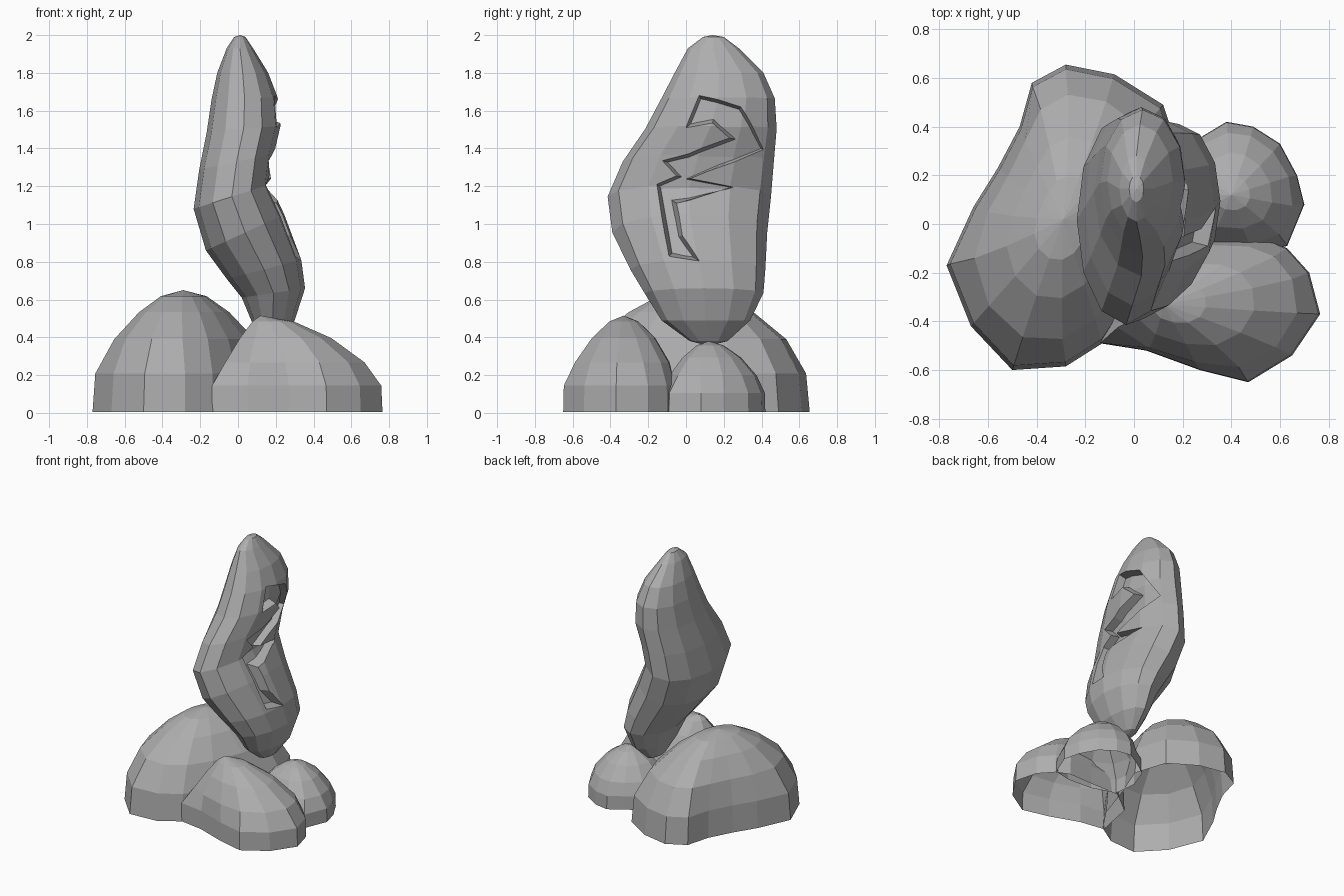
import bpy, bmesh, math
from mathutils import Vector

if "Cube" in bpy.data.objects:
    bpy.data.objects.remove(bpy.data.objects["Cube"])

GREY = bpy.data.materials.new("grey_stone")
GREY.diffuse_color = (.42, .42, .42, 1)
GREY.use_nodes = True
GREY.node_tree.nodes["Principled BSDF"].inputs["Base Color"].default_value = GREY.diffuse_color


def make_object(name, bm):
    bmesh.ops.recalc_face_normals(bm, faces=bm.faces)
    mesh = bpy.data.meshes.new(name)
    bm.to_mesh(mesh)
    bm.free()
    mesh.materials.append(GREY)
    ob = bpy.data.objects.new(name, mesh)
    bpy.context.collection.objects.link(ob)
    return ob


def loft(name, rings, top=None, bottom=None, caps=False):
    bm = bmesh.new()
    loops = [[bm.verts.new(p) for p in r] for r in rings]
    n = len(loops[0])
    for a, b in zip(loops, loops[1:]):
        for i in range(n):
            j = (i + 1) % n
            bm.faces.new((a[i], a[j], b[j], b[i]))
    for loop, tip in ((loops[-1], top), (loops[0], bottom)):
        if tip:
            v = bm.verts.new(tip)
            for i in range(n):
                bm.faces.new((loop[i], loop[(i + 1) % n], v))
        elif caps:
            ngon = bm.faces.new(loop)
            bmesh.ops.triangulate(bm, faces=[ngon])
    return make_object(name, bm)


def boolean(ob, cutter):
    mod = ob.modifiers.new("cut", 'BOOLEAN')
    mod.operation, mod.object, mod.solver = 'DIFFERENCE', cutter, 'EXACT'
    bpy.context.view_layer.objects.active = ob
    bpy.ops.object.modifier_apply(modifier=mod.name)
    bpy.data.objects.remove(cutter)


# Standing stone sections: left x, left z, right x, right z, front y, back y
SECTIONS = [
    (.12, .38, .22, .38, .02, .22), (.07, .49, .30, .49, -.13, .34),
    (.02, .61, .355, .66, -.22, .41), (-.06, .71, .335, .81, -.295, .42),
    (-.17, .86, .245, 1.05, -.39, .43), (-.235, 1.08, .17, 1.21, -.415, .45),
    (-.205, 1.29, .19, 1.37, -.335, .465), (-.165, 1.49, .225, 1.52, -.215, .48),
    (-.14, 1.66, .21, 1.67, -.13, .47), (-.11, 1.80, .16, 1.80, -.06, .41),
    (-.06, 1.93, .08, 1.93, .01, .28), (-.02, 1.99, .04, 1.99, .09, .20)]


def stone(name, inset=0.0):
    rings = []
    for lx, lz, rx, rz, y0, y1 in SECTIONS:
        k = 1 - inset / ((rx - lx) / 2) if rx - lx > 3 * inset else .3
        ring = []
        for i in range(12):
            a = math.tau * i / 12
            t = .5 + math.cos(a) * k / 2
            y = (y0 + y1) / 2 + math.sin(a) * ((y1 - y0) / 2 - inset * .5)
            ring.append((lx + (rx - lx) * t, y, lz + (rz - lz) * t))
        rings.append(ring)
    return loft(name, rings, (.01, .14, 2 - inset), (.17, .12, .355 + inset / 2))


standing_stone = stone("standing_stone")

# Zigzag groove with sloping walls sunk into the right side (y, z outline)
GROOVE = [(.07, 1.68), (.29, 1.62), (.41, 1.395), (.02, 1.24), (.25, 1.195),
          (-.05, 1.11), (-.02, .94), (.07, .805), (-.09, .83), (-.155, 1.21),
          (-.05, 1.255), (-.125, 1.335), (.01, 1.37), (.23, 1.455),
          (.14, 1.535), (0, 1.51)]


def offset(points, d):
    """Mitred inward offset of a clockwise outline."""
    out = []
    for i, p in enumerate(points):
        p = Vector(p)
        e1 = (p - Vector(points[i - 1])).normalized()
        e2 = (Vector(points[(i + 1) % len(points)]) - p).normalized()
        n1, n2 = Vector((e1.y, -e1.x)), Vector((e2.y, -e2.x))
        out.append(p + (n1 + n2) * d / max(.45, 1 + n1.dot(n2)))
    return out


surface = [standing_stone.ray_cast(Vector((2, y, z)), Vector((-1, 0, 0)))[1].x
           for y, z in GROOVE]
rings = [[(x + dx, q.x, q.y) for x, q in zip(surface, offset(GROOVE, d))]
         for dx, d in ((-.11, .032), (.03, -.009))]
rings.append([(.6, y, z) for _, y, z in rings[-1]])
groove = loft("groove_cutter", rings, caps=True)
boolean(groove, stone("stone_core", .06))
boolean(standing_stone, groove)


# Base boulders: open-bottomed domes that get rounder towards the apex
def boulder(name, outline, apex, profile):
    ax, ay, h = apex
    flat = [Vector((x - ax, y - ay)) for x, y in outline]
    rings = []
    for z, s in profile:
        rings.append([(ax + p.x * s, ay + p.y * s, max(.005, z * h)) for p in flat])
        if z > .2:
            flat = [p * .6 + (flat[i - 1] + flat[(i + 1) % len(flat)]) * .21
                    for i, p in enumerate(flat)]
    return loft(name, rings, apex)


ROUND = [(0, 1), (.32, .97), (.6, .82), (.82, .55), (.95, .29)]
SLOPED = [(0, 1), (.28, .99), (.52, .88), (.77, .61), (.94, .29)]

boulder("left_boulder",
        [(-.77, -.17), (-.67, -.42), (-.5, -.6), (-.28, -.585), (-.13, -.49),
         (0, -.3), (.1, 0), (.2, .25), (.12, .49), (-.08, .615), (-.28, .655),
         (-.42, .58), (-.47, .4), (-.56, .23), (-.66, .07)],
        (-.29, .02, .65), ROUND)
boulder("front_right_boulder",
        [(-.14, -.49), (.05, -.52), (.27, -.6), (.47, -.65), (.65, -.54), (.765, -.37),
         (.72, -.2), (.63, -.1), (.53, -.055), (.34, -.06), (.1, -.06), (-.08, -.2)],
        (.12, -.33, .515), SLOPED)
boulder("back_right_boulder",
        [(.12, -.05), (.3, -.11), (.5, -.12), (.63, -.09), (.7, .08), (.67, .2), (.6, .33),
         (.49, .4), (.38, .42), (.28, .36), (.16, .28), (.1, .12)],
        (.4, .12, .38), SLOPED)
